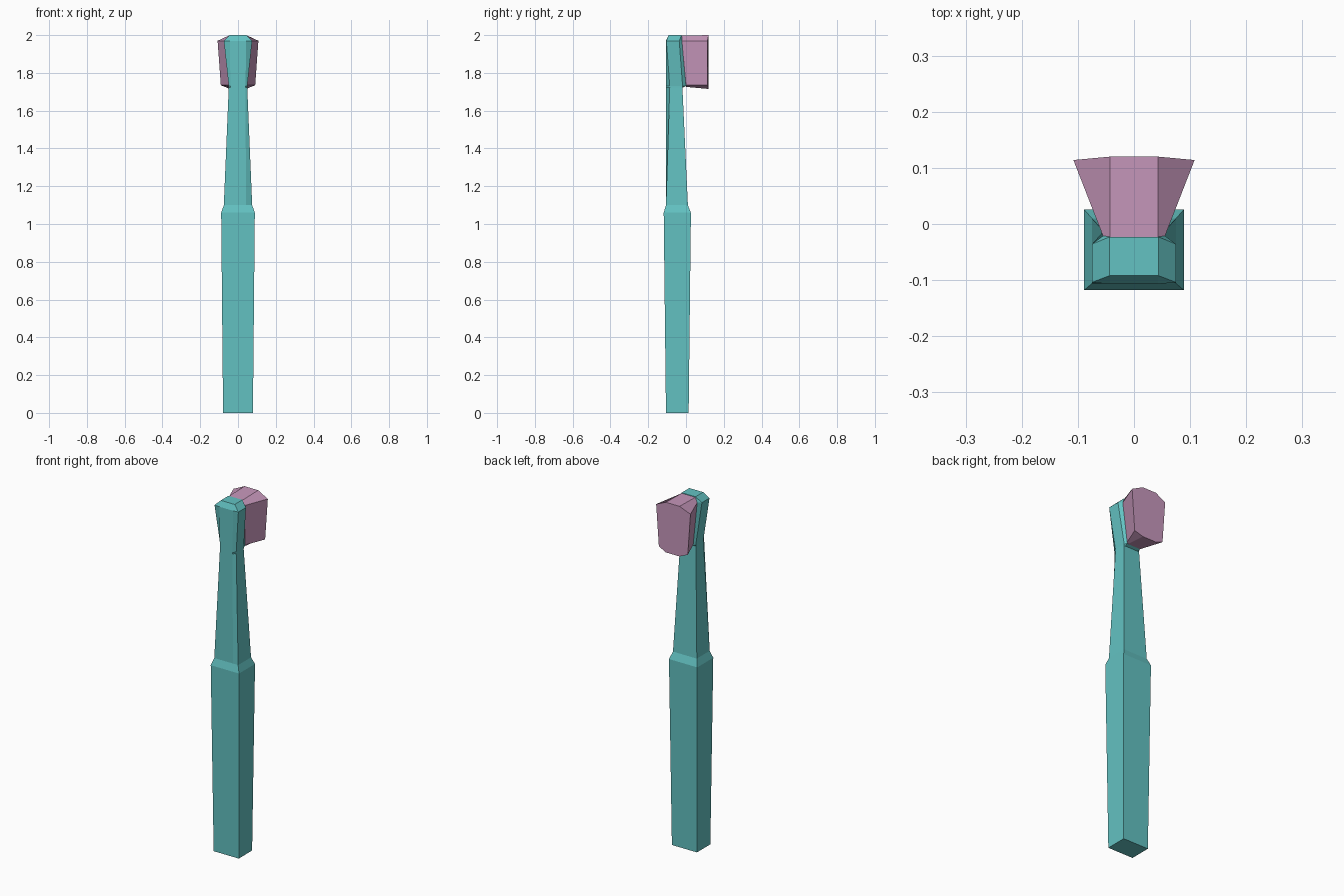
import bpy, bmesh

if "Cube" in bpy.data.objects:
    bpy.data.objects.remove(bpy.data.objects["Cube"])

def material(name, rgb):
    m = bpy.data.materials.new(name)
    m.diffuse_color = (*rgb, 1)
    m.use_nodes = True
    m.node_tree.nodes["Principled BSDF"].inputs["Base Color"].default_value = m.diffuse_color
    return m

teal = material("teal plastic", (0.125, 0.54, 0.54))
pink = material("pink bristle", (0.57, 0.31, 0.50))

def loft(name, rings, mat):
    """Skin closed rings of equal length and cap both ends."""
    bm = bmesh.new()
    rows = [[bm.verts.new(p) for p in r] for r in rings]
    n = len(rows[0])
    for a, b in zip(rows, rows[1:]):
        for i in range(n):
            j = (i + 1) % n
            bm.faces.new((a[i], a[j], b[j], b[i]))
    bm.faces.new(rows[0])
    bm.faces.new(rows[-1])
    bmesh.ops.remove_doubles(bm, verts=bm.verts, dist=0.0002)
    bmesh.ops.recalc_face_normals(bm, faces=bm.faces)
    me = bpy.data.meshes.new(name)
    bm.to_mesh(me)
    bm.free()
    me.materials.append(mat)
    ob = bpy.data.objects.new(name, me)
    bpy.context.collection.objects.link(ob)
    return ob

def mirrored(half):
    """Complete a half ring across x = 0."""
    return half + [(-x, y, z) for x, y, z in reversed(half)]

# Handle, neck and head: z, front (x, y), side x, side front y, side back y, back (x, y)
sections = [
    (0.00, 0.045, -0.106, 0.079, -0.106, 0.014, 0.045, 0.014),
    (1.06, 0.045, -0.118, 0.089, -0.118, 0.026, 0.045, 0.026),
    (1.10, 0.042, -0.106, 0.075, -0.106, 0.010, 0.042, 0.010),
    (1.722, 0.040, -0.106, 0.049, -0.086, -0.019, 0.040, -0.019),
    (1.73, 0.040, -0.106, 0.049, -0.086, -0.018, 0.043, 0.000),
    (1.97, 0.043, -0.107, 0.075, -0.104, -0.036, 0.055, -0.021),
    (2.00, 0.043, -0.092, 0.0435, -0.092, -0.023, 0.043, -0.023),
]
loft("brush_handle", [
    mirrored([(xf, yf, z), (xs, sf, z), (xs, sb, z), (xb, yb, z)])
    for z, xf, yf, xs, sf, sb, xb, yb in sections], teal)

# Bristle block flaring out behind the head
loft("bristle_block", [
    mirrored([(0.043, -0.023, 1.997), (0.055, -0.022, 1.97),
              (0.045, 0.000, 1.735), (0.040, 0.000, 1.726)]),
    mirrored([(0.043, 0.120, 2.000), (0.108, 0.114, 1.97),
              (0.091, 0.114, 1.735), (0.043, 0.120, 1.715)]),
], pink)
